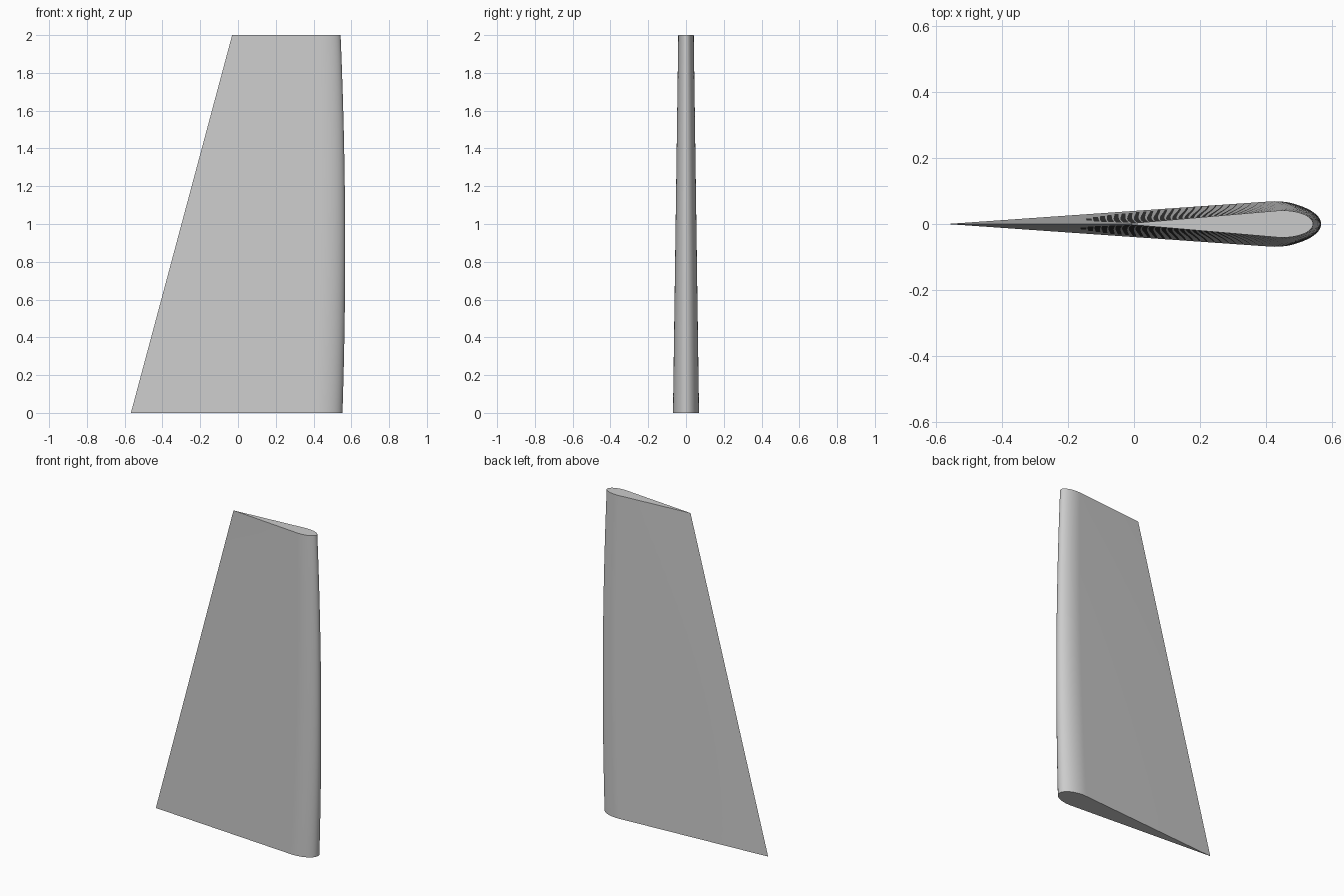
import bpy, bmesh, math

if "Cube" in bpy.data.objects:
    bpy.data.objects.remove(bpy.data.objects["Cube"])

LEVELS = 24      # sections along the height
ARC = 32         # segments round the leading edge
HEIGHT = 2.0


def section(z):
    """Teardrop: sharp trailing edge, straight flanks tangent to an elliptical nose."""
    f = z / HEIGHT
    tail = -0.567 + 0.536 * f
    nose = 0.553 + 0.033 * z - 0.019 * z * z      # gently bowed leading edge
    half = 0.069 - 0.028 * f
    length = 0.125 - 0.033 * f
    centre = nose - length
    limit = math.acos(-length / (centre - tail))   # tangent angle from the tail
    pts = [(tail, 0.0, z)]
    for i in range(ARC + 1):
        a = -limit + 2 * limit * i / ARC
        pts.append((centre + length * math.cos(a), half * math.sin(a), z))
    return pts


# Rudder blade: loft the sections and cap both ends
bm = bmesh.new()
rings = [[bm.verts.new(p) for p in section(HEIGHT * k / LEVELS)]
         for k in range(LEVELS + 1)]
for low, high in zip(rings, rings[1:]):
    n = len(low)
    for i in range(n):
        j = (i + 1) % n
        bm.faces.new((low[i], low[j], high[j], high[i]))
bm.faces.new(rings[0][::-1])
bm.faces.new(rings[-1])
bmesh.ops.recalc_face_normals(bm, faces=bm.faces)

mesh = bpy.data.meshes.new("rudder_blade")
bm.to_mesh(mesh)
bm.free()
blade = bpy.data.objects.new("rudder_blade", mesh)
bpy.context.collection.objects.link(blade)

# Smooth sides, with crisp end caps and trailing edge
bpy.context.view_layer.objects.active = blade
blade.select_set(True)
bpy.ops.object.shade_smooth_by_angle(angle=math.radians(30))
